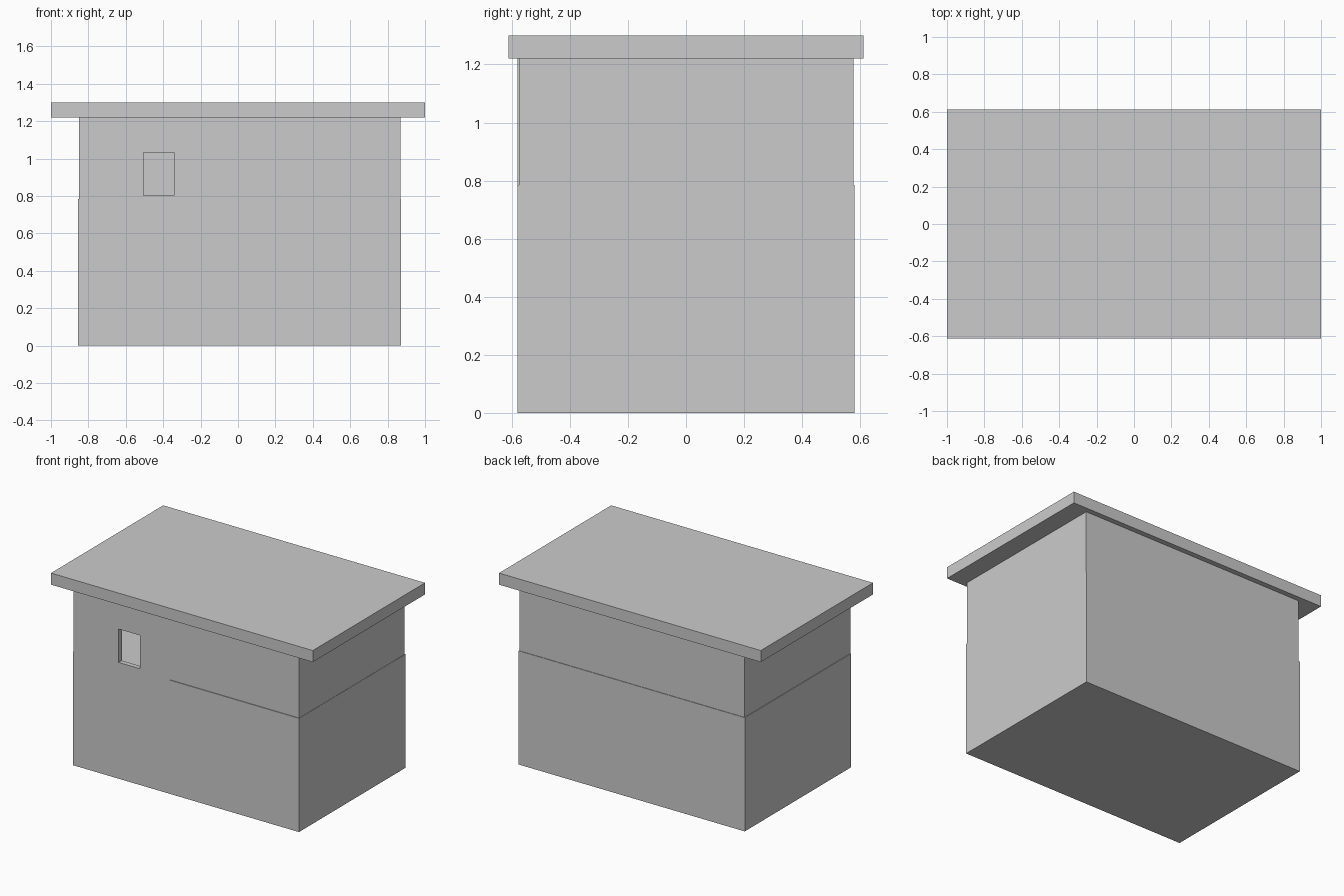
import bpy

if "Cube" in bpy.data.objects:
    bpy.data.objects.remove(bpy.data.objects["Cube"])


def box(name, x0, x1, y0, y1, z0, z1):
    """Axis-aligned box from its limits."""
    bpy.ops.mesh.primitive_cube_add(size=1)
    ob = bpy.context.object
    ob.name = name
    size = (x1 - x0, y1 - y0, z1 - z0)
    mid = ((x0 + x1) / 2, (y0 + y1) / 2, (z0 + z1) / 2)
    for v in ob.data.vertices:
        v.co = [c * s + m for c, s, m in zip(v.co, size, mid)]
    return ob


FLOOR, EAVES, WALL = 0.785, 1.22, 0.03

# Solid lower storey and overhanging flat roof
box("lower_storey", -0.855, 0.872, -0.58, 0.58, 0, FLOOR)
box("flat_roof", -1, 1, -0.612, 0.612, EAVES, 1.30)

# Thin upper walls around a hollow room, slightly inset from the base
box("back_wall", -0.85, 0.87, 0.576 - WALL, 0.576, FLOOR, EAVES)
box("left_wall", -0.85, -0.85 + WALL, -0.576 + WALL, 0.576 - WALL, FLOOR, EAVES)
box("right_wall", 0.87 - WALL, 0.87, -0.576 + WALL, 0.576 - WALL, FLOOR, EAVES)
box("front_right_wall", -0.115, 0.87, -0.575, -0.575 + WALL, FLOOR, EAVES)

# Front wall panel, flush with the base, pierced by the window
panel = box("front_window_wall", -0.85, -0.115, -0.58, -0.576 + WALL, FLOOR, EAVES)
cutter = box("window_cutter", -0.505, -0.343, -0.7, -0.45, 0.803, 1.033)
cutter.hide_render = True
cutter.hide_set(True)
cut = panel.modifiers.new("window", "BOOLEAN")
cut.operation = "DIFFERENCE"
cut.solver = "EXACT"
cut.object = cutter
